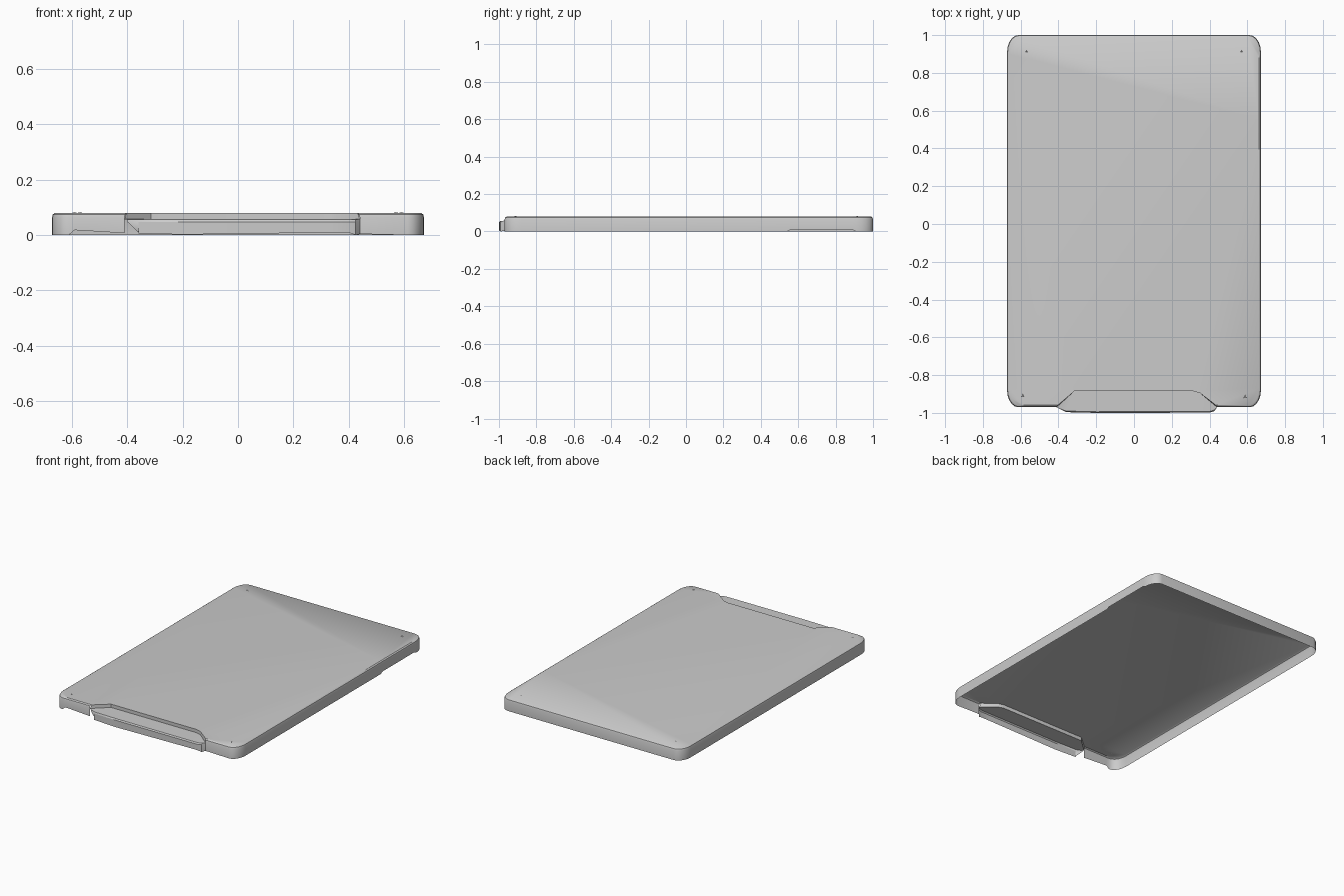
import bpy, bmesh, math

if "Cube" in bpy.data.objects:
    bpy.data.objects.remove(bpy.data.objects["Cube"])

LEDGE_Z, TOP_Z = 0.056, 0.08


def strip(bm, a, b):
    """Bridge two equally long rows of vertices with quads."""
    for i in range(len(a) - 1):
        bm.faces.new((a[i], a[i + 1], b[i + 1], b[i]))


def row(bm, pts):
    return [bm.verts.new(p) for p in pts]


def finish(bm, name):
    bmesh.ops.remove_doubles(bm, verts=bm.verts, dist=0.0005)
    bmesh.ops.triangulate(bm, faces=[f for f in bm.faces if len(f.verts) > 4])
    mesh = bpy.data.meshes.new(name)
    bm.to_mesh(mesh)
    bm.free()
    ob = bpy.data.objects.new(name, mesh)
    bpy.context.collection.objects.link(ob)
    bpy.ops.object.select_all(action='DESELECT')
    ob.select_set(True)
    bpy.context.view_layer.objects.active = ob
    bpy.ops.object.shade_smooth_by_angle(angle=math.radians(35))
    return ob


def corner(cx, cy, start, rx=0.06, ry=0.09, n=5):
    """Quarter-ellipse corner, resting on the ground."""
    return [(cx + rx * math.cos(math.radians(start + 90 * i / n)),
             cy + ry * math.sin(math.radians(start + 90 * i / n)), 0.0)
            for i in range(n + 1)]


# Outer path (x, y, bottom z), anticlockwise from the right end of the notch
path = [(0.44, -0.97, 0.004)]
path += corner(0.612, -0.88, 270)
path += [(0.672, 0.54, 0.0), (0.672, 0.56, 0.010), (0.672, 0.89, 0.010)]
path += corner(0.612, 0.91, 0)
path += corner(-0.612, 0.91, 90)
path += corner(-0.612, -0.88, 180)
path += [(-0.59, -0.97, 0.018), (-0.41, -0.97, 0.007)]
notch = [(-0.41, -0.97), (-0.315, -0.884), (0.31, -0.884), (0.35, -0.895), (0.44, -0.97)]

# Lid: flat top, rounded rim and outer skirt
bm = bmesh.new()
rings = [row(bm, path)]
for inset, z in ((0, 0.064), (0.003, 0.074), (0.011, TOP_Z)):
    rings.append(row(bm, [(x * (1 - inset / 0.672), y + inset * (0.015 - y) / 0.985, z)
                          for x, y, _ in path]))
for a, b in zip(rings, rings[1:]):
    strip(bm, a, b)
inner = row(bm, [(x, y, TOP_Z) for x, y in notch[1:-1]])
bm.faces.new(rings[-1] + inner)
# Step wall around the notch
step_top = [rings[-1][-1]] + inner + [rings[-1][0]]
step_low = row(bm, [(x, y, LEDGE_Z) for x, y in notch])
strip(bm, step_low, step_top)
finish(bm, "tray_lid")

# Grip ledge sunk into the notch, with its front skirt
bm = bmesh.new()
front = [(0.44, -0.97), (0.425, -0.985), (0.40, -0.992), (0.33, -0.993),
         (-0.20, -0.994), (-0.36, -0.990), (-0.40, -0.975)]
back = row(bm, [(x, y, LEDGE_Z + 0.002) for x, y in notch])
lip = row(bm, [(x, y, LEDGE_Z) for x, y in reversed(front)])
bm.faces.new(list(reversed(back)) + lip)
mid = row(bm, [(x, y - (0.006 if -0.995 < y < -0.98 else 0), LEDGE_Z - 0.008)
               for x, y in reversed(front)])
strip(bm, mid, lip)
bottom_z = (0.004, 0, 0.009, 0.009, 0.002, 0.006, 0.010)
low = row(bm, [(x + (0.04 if x < -0.39 else 0), y - (0.006 if y < -0.98 else 0.012 if x < 0 else 0), z)
               for (x, y), z in zip(reversed(front), reversed(bottom_z))])
strip(bm, low, mid)
bmesh.ops.recalc_face_normals(bm, faces=bm.faces)
if sum(f.normal.z * f.calc_area() for f in bm.faces) < 0:
    bmesh.ops.reverse_faces(bm, faces=bm.faces)
finish(bm, "grip_ledge")

# Tiny three-sided pips near the four corners
for i, (x, y) in enumerate(((0.57, 0.915), (-0.57, 0.915), (-0.59, -0.91), (0.59, -0.915))):
    bpy.ops.mesh.primitive_cone_add(vertices=3, radius1=0.012, radius2=0.0, depth=0.003,
                                    end_fill_type='NOTHING',
                                    location=(x, y, TOP_Z + 0.0012))
    bpy.context.object.name = f"corner_pip_{i + 1}"
